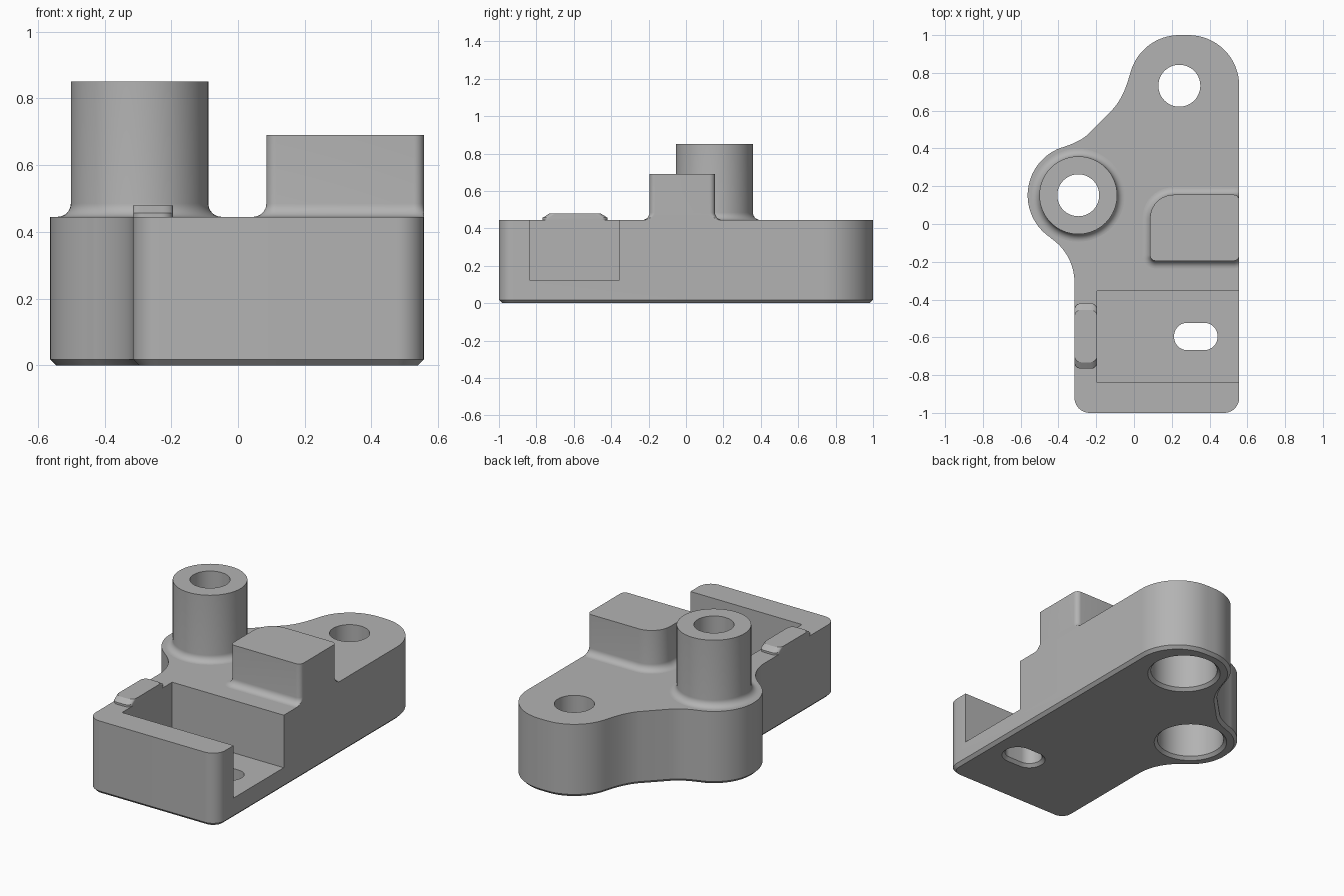
import bpy, bmesh
from math import sin, cos, pi, radians
from mathutils import Vector
from mathutils.geometry import interpolate_bezier

if "Cube" in bpy.data.objects:
    bpy.data.objects.remove(bpy.data.objects["Cube"], do_unlink=True)

metal = bpy.data.materials.new("plain_grey")
metal.use_nodes = True
grey = (0.45, 0.45, 0.45, 1)
metal.diffuse_color = grey
metal.node_tree.nodes["Principled BSDF"].inputs["Base Color"].default_value = grey

RIGHT, TOP = 0.557, 0.445
POST = (-0.295, 0.152)
EAR = (0.24, 0.732)
CHAMFER = 0.018


def arc(c, r, a0, a1, n=16):
    angles = [radians(a0 + (a1 - a0) * i / n) for i in range(n + 1)]
    return [(c[0] + r * cos(a), c[1] + r * sin(a)) for a in angles]


def bezier(*pts):
    a, b, c, d = [Vector(p) for p in pts]
    return [tuple(p)[:2] for p in interpolate_bezier(a, b, c, d, 12)]


def circle(c, r, n=64):
    return arc(c, r, 0, 360, n)[:-1]


def rounded_rect(x0, x1, y0, y1, radii, grow=0):
    """Counter-clockwise from the front left corner."""
    x0, x1, y0, y1 = x0 - grow, x1 + grow, y0 - grow, y1 + grow
    pts = []
    for i, r in enumerate(radii):
        r += grow
        cx = x0 + r if i in (0, 3) else x1 - r
        cy = y0 + r if i < 2 else y1 - r
        pts += arc((cx, cy), r, 180 + 90 * i, 270 + 90 * i, 10)
    return pts


def inset(loop, d):
    """Shift each point inward along the averaged edge normal."""
    out = []
    for i, p in enumerate(loop):
        a, b = Vector(loop[i - 1]), Vector(loop[(i + 1) % len(loop)])
        p = Vector(p)
        e, f = (p - a).normalized(), (b - p).normalized()
        n = Vector((-e.y - f.y, e.x + f.x)).normalized()
        out.append(tuple(p + n * d))
    return out


def loft(name, layers, caps=True, closed=False):
    """Skin stacked loops of equal point count."""
    bm = bmesh.new()
    rings = [[bm.verts.new((x, y, z)) for x, y in loop] for loop, z in layers]
    pairs = list(zip(rings, rings[1:]))
    if closed:
        pairs.append((rings[-1], rings[0]))
    for lo, hi in pairs:
        for i in range(len(lo)):
            j = (i + 1) % len(lo)
            bm.faces.new((lo[i], lo[j], hi[j], hi[i]))
    if caps:
        bm.faces.new(rings[0][::-1])
    if not closed:
        bm.faces.new(rings[-1])
    mesh = bpy.data.meshes.new(name)
    bm.to_mesh(mesh)
    bm.free()
    mesh.materials.append(metal)
    obj = bpy.data.objects.new(name, mesh)
    bpy.context.collection.objects.link(obj)
    return obj


def activate(obj):
    bpy.ops.object.select_all(action='DESELECT')
    obj.select_set(True)
    bpy.context.view_layer.objects.active = obj


def cut(target, cutter):
    mod = target.modifiers.new("cut", 'BOOLEAN')
    mod.operation, mod.solver, mod.object = 'DIFFERENCE', 'EXACT', cutter
    activate(target)
    bpy.ops.object.modifier_apply(modifier=mod.name)
    bpy.data.objects.remove(cutter, do_unlink=True)


# Base plate outline: straight front, round ear at the back, round lobe at the side
outline = arc((-0.235, -0.92), 0.08, 180, 270, 10)
outline += arc((RIGHT - 0.08, -0.92), 0.08, 270, 360, 10)
outline += arc((RIGHT - 0.268, 0.732), 0.268, 0, 90)
outline += arc(EAR, 0.268, 90, 165)
outline += bezier((-0.021, 0.795), (-0.039, 0.73), (-0.065, 0.66), (-0.11, 0.61))[1:]
outline += bezier((-0.24, 0.478), (-0.278, 0.442), (-0.33, 0.422), (-0.378, 0.406))
outline += arc(POST, 0.268, 110, 236, 28)
outline += arc((-0.598, -0.31), 0.283, 56, 0)

base = loft("base_plate", [(inset(outline, CHAMFER), 0),
                           (outline, CHAMFER), (outline, TOP)])

# Side-opening pocket
box = [(-0.195, -0.838), (RIGHT + 0.1, -0.838), (RIGHT + 0.1, -0.355), (-0.195, -0.355)]
cut(base, loft("pocket_cutter", [(box, 0.125), (box, 0.6)]))


# Slot in the pocket floor, flared at the underside
def slot(grow):
    return rounded_rect(0.212, 0.442, -0.668, -0.523, [0.07] * 4, grow)


cut(base, loft("slot_cutter", [(slot(2 * CHAMFER), -CHAMFER), (slot(0), CHAMFER),
                               (slot(0), 0.2)]))

# Stepped holes with a wide chamfered counterbore underneath
BORE, HOLE = 0.19, 0.111
for centre in (EAR, POST):
    steps = [(BORE + 2 * CHAMFER, -CHAMFER), (BORE, CHAMFER), (BORE, 0.33),
             (HOLE, 0.33), (HOLE, 0.6)]
    cut(base, loft("hole_cutter", [(circle(centre, r), z) for r, z in steps]))

# Fillet steps shared by the post and the block: outward growth and height
FILLET = 0.04
fillet = [(FILLET * (1 - sin(a)), TOP + FILLET * (1 - cos(a)))
          for a in [pi / 2 * i / 8 for i in range(9)]]

# Hollow post
layers = [(circle(POST, 0.206 + g), z) for g, z in fillet]
layers += [(circle(POST, 0.206), 0.85), (circle(POST, HOLE), 0.85), (circle(POST, HOLE), TOP)]
post = loft("hollow_post", layers, caps=False, closed=True)


# Raised block, flush with the side of the base
def block_loop(grow):
    loop = rounded_rect(0.085, RIGHT, -0.195, 0.155, (0.03, 0.03, 0.03, 0.125), grow)
    return [(min(x, RIGHT), y) for x, y in loop]


block = loft("raised_block", [(block_loop(g), z) for g, z in fillet] + [(block_loop(0), 0.69)],
             caps=False)

# Low locating tab beside the pocket, sloped at both ends
low = rounded_rect(-0.315, -0.195, -0.766, -0.42, [0.035] * 4)
high = rounded_rect(-0.315, -0.195, -0.732, -0.455, [0.035] * 4)
tab = loft("locating_tab", [(low, TOP), (low, 0.457), (high, 0.479)], caps=False)

for part in (base, post, block, tab):
    activate(part)
    bpy.ops.object.shade_smooth_by_angle(angle=radians(30))
